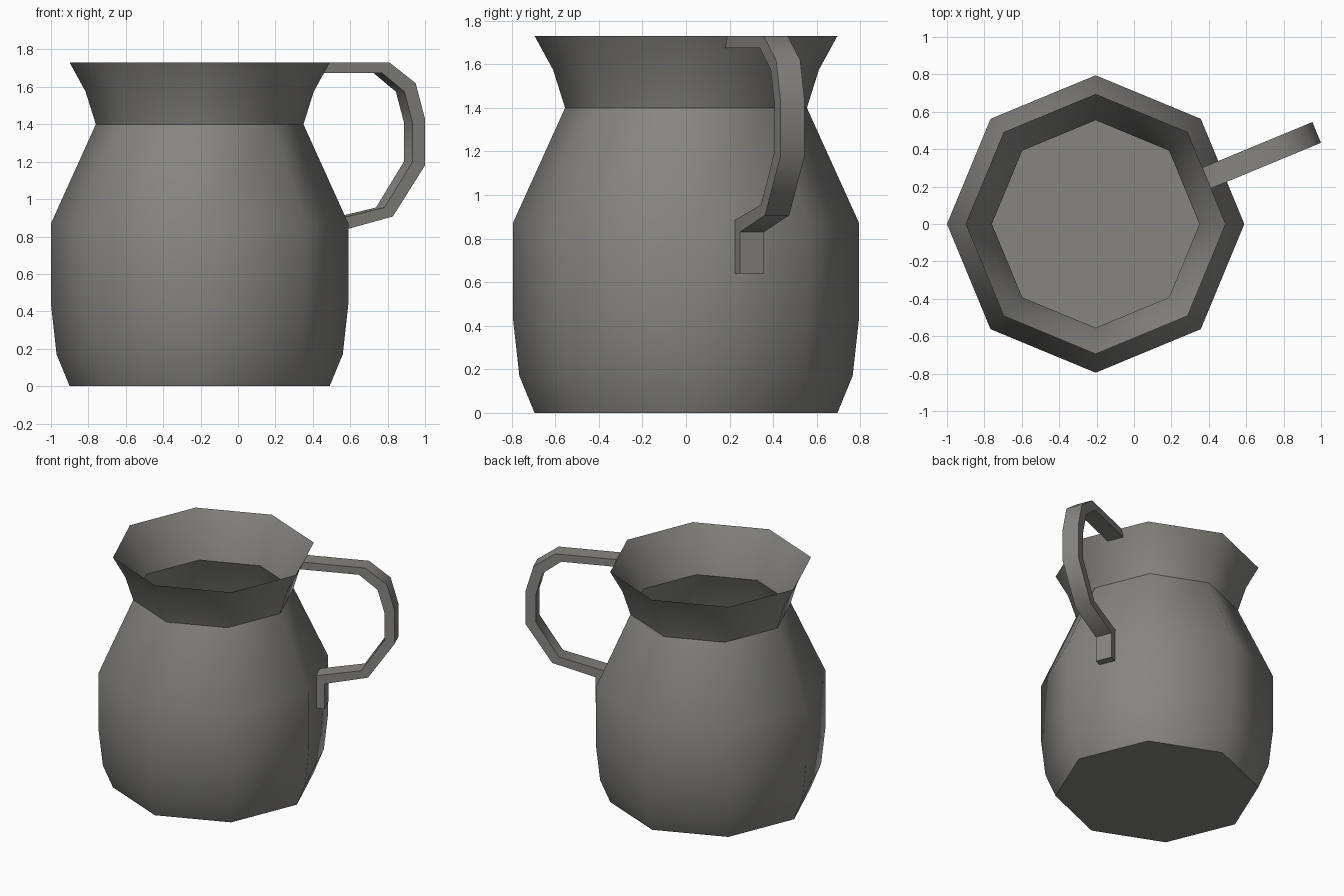
import bpy
import bmesh
from math import cos, sin, pi, radians
from mathutils import Vector

cube = bpy.data.objects.get("Cube")
if cube:
    bpy.data.objects.remove(cube, do_unlink=True)

clay = bpy.data.materials.new("warm grey clay")
clay.use_nodes = True
colour = (0.24, 0.235, 0.22, 1.0)
clay.diffuse_color = colour
clay.node_tree.nodes["Principled BSDF"].inputs["Base Color"].default_value = colour

SIDES = 8
CENTRE = Vector((-0.205, 0, 0))


def finish(bm, name):
    mesh = bpy.data.meshes.new(name)
    for face in bm.faces:
        face.smooth = True
    bm.to_mesh(mesh)
    bm.free()
    mesh.materials.append(clay)
    obj = bpy.data.objects.new(name, mesh)
    bpy.context.collection.objects.link(obj)
    return obj


# Jug body: thin open octagonal shell with a flat base
profile = [(0.695, 0), (0.765, 0.17), (0.795, 0.44), (0.795, 0.87),
           (0.555, 1.40), (0.61, 1.575), (0.695, 1.73)]
SHARP_RINGS = (0, 4)  # base edge and neck crease

bm = bmesh.new()
rings = []
for r, z in profile:
    angles = [2 * pi * i / SIDES for i in range(SIDES)]
    rings.append([bm.verts.new(CENTRE + Vector((r * cos(a), r * sin(a), z))) for a in angles])
for low, high in zip(rings, rings[1:]):
    for i in range(SIDES):
        j = (i + 1) % SIDES
        bm.faces.new((low[i], low[j], high[j], high[i]))
bm.faces.new(rings[0][::-1])
for k in SHARP_RINGS:
    for i in range(SIDES):
        bm.edges.get((rings[k][i], rings[k][(i + 1) % SIDES])).smooth = False
finish(bm, "jug_body")

# Handle: flat strap bent outward from the middle of one side
# Outer and inner edges as (distance from jug axis, height)
outer = [(0.642, 1.73), (1.074, 1.73), (1.225, 1.62), (1.279, 1.43),
         (1.279, 1.18), (1.093, 0.907), (0.79, 0.83), (0.79, 0.64)]
inner = [(0.615, 1.675), (1.03, 1.675), (1.16, 1.575), (1.207, 1.41),
         (1.207, 1.20), (1.045, 0.955), (0.73, 0.885), (0.73, 0.64)]
HALF_WIDTH = 0.06
heading = radians(22.5)
along = Vector((cos(heading), sin(heading), 0))
across = Vector((-sin(heading), cos(heading), 0))

bm = bmesh.new()


def corner(point, side):
    return bm.verts.new(CENTRE + along * point[0] + across * side * HALF_WIDTH
                        + Vector((0, 0, point[1])))


loops = [[corner(o, -1), corner(o, 1), corner(i, 1), corner(i, -1)]
         for o, i in zip(outer, inner)]
for a, b in zip(loops, loops[1:]):
    for i in range(4):
        j = (i + 1) % 4
        bm.faces.new((a[i], a[j], b[j], b[i]))
bm.faces.new(loops[0])
bm.faces.new(loops[-1])
bmesh.ops.recalc_face_normals(bm, faces=bm.faces)
for edge in bm.edges:
    edge.smooth = edge.calc_face_angle(pi) < radians(50)
finish(bm, "handle")
